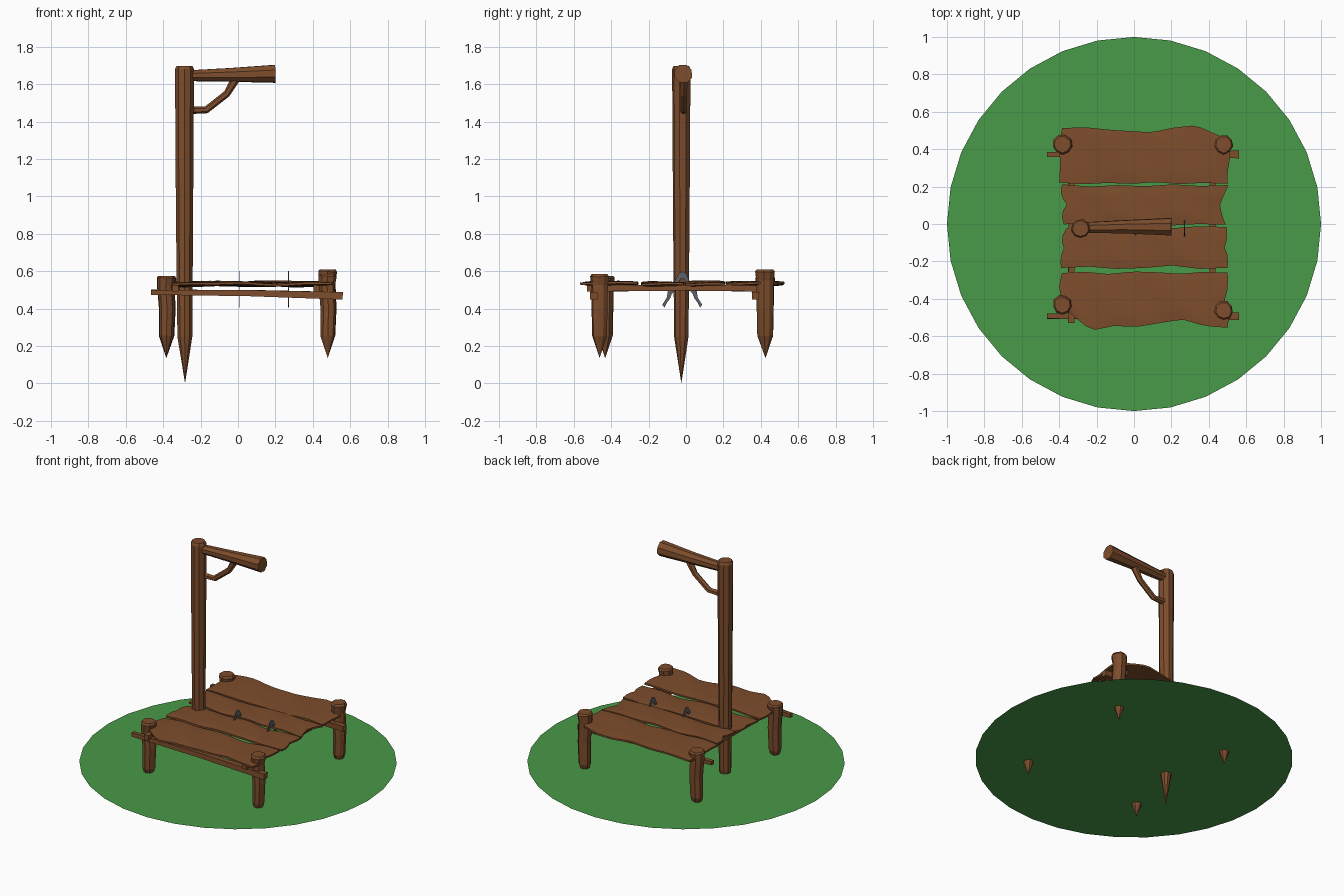
import bpy, bmesh, math, random
from mathutils import Vector

if "Cube" in bpy.data.objects:
    bpy.data.objects.remove(bpy.data.objects["Cube"])

random.seed(4)


def material(name, rgb):
    m = bpy.data.materials.new(name)
    m.diffuse_color = (*rgb, 1)
    m.use_nodes = True
    m.node_tree.nodes["Principled BSDF"].inputs["Base Color"].default_value = m.diffuse_color
    return m


WOOD = material("brown wood", (0.205, 0.074, 0.025))
GRASS = material("grass green", (0.065, 0.32, 0.065))
IRON = material("grey iron", (0.11, 0.12, 0.14))


def finish(name, bm, mat, smooth=False):
    bmesh.ops.recalc_face_normals(bm, faces=bm.faces)
    me = bpy.data.meshes.new(name)
    bm.to_mesh(me)
    bm.free()
    me.materials.append(mat)
    ob = bpy.data.objects.new(name, me)
    bpy.context.collection.objects.link(ob)
    if smooth:
        bpy.context.view_layer.objects.active = ob
        ob.select_set(True)
        bpy.ops.object.shade_smooth_by_angle(angle=math.radians(35))
        ob.select_set(False)
    return ob


def log(name, stations, sides=8, jitter=0.0, flat=1.0):
    """Loft rings through (x, y, z, radius) stations; radius 0 is a sharp tip."""
    bm = bmesh.new()
    pts = [Vector(s[:3]) for s in stations]
    wob = [1 + random.uniform(-jitter, jitter) for _ in range(sides)]
    rings = []
    for i, s in enumerate(stations):
        d = (pts[min(i + 1, len(pts) - 1)] - pts[max(i - 1, 0)]).normalized()
        u = Vector((0, 1, 0)) if abs(d.y) < 0.9 else Vector((1, 0, 0))
        u = (u - d * u.dot(d)).normalized()
        v = d.cross(u)
        if s[3] == 0:
            rings.append([bm.verts.new(pts[i])])
            continue
        rings.append([bm.verts.new(pts[i] + s[3] * wob[k] * (
            u * math.cos(math.tau * (k + .5) / sides) * flat +
            v * math.sin(math.tau * (k + .5) / sides))) for k in range(sides)])
    for a, b in zip(rings, rings[1:]):
        for k in range(sides):
            j = (k + 1) % sides
            bm.faces.new([a[0], b[j], b[k]] if len(a) == 1 else [a[k], a[j], b[j], b[k]])
    for r in (rings[0], rings[-1]):
        if len(r) > 2:
            bm.faces.new(r)
    return finish(name, bm, WOOD)


def lerp_profile(profile, t):
    f = t * (len(profile) - 1)
    i = min(int(f), len(profile) - 2)
    return profile[i] + (profile[i + 1] - profile[i]) * (f - i)


def plank(name, low, high, left, right, z, phase):
    """Weathered board: y edges and x ends follow short profiles, thin at the rim."""
    nx, ny = 18, 6
    bm = bmesh.new()
    layers = []
    for side in (1, -1):
        grid = []
        for i in range(nx + 1):
            row = []
            for j in range(ny + 1):
                t, s = i / nx, j / ny
                x0, x1 = lerp_profile(left, s), lerp_profile(right, s)
                y0, y1 = lerp_profile(low, t), lerp_profile(high, t)
                rim = i in (0, nx) or j in (0, ny)
                wave = 0.004 * math.sin(9 * t + phase) + 0.003 * math.sin(5 * s + 17 * t)
                row.append(bm.verts.new((x0 + (x1 - x0) * t, y0 + (y1 - y0) * s,
                                         z + wave + side * (0.006 if rim else 0.010))))
            grid.append(row)
        for i in range(nx):
            for j in range(ny):
                bm.faces.new([grid[i][j], grid[i + 1][j], grid[i + 1][j + 1], grid[i][j + 1]])
        layers.append(grid)

    def rim_loop(g):
        return ([g[i][0] for i in range(nx)] + [g[nx][j] for j in range(ny)] +
                [g[i][ny] for i in range(nx, 0, -1)] + [g[0][j] for j in range(ny, 0, -1)])
    a, b = rim_loop(layers[0]), rim_loop(layers[1])
    for k in range(len(a)):
        j = (k + 1) % len(a)
        bm.faces.new([a[k], a[j], b[j], b[k]])
    finish(name, bm, WOOD, smooth=True)


# Grass disc
bm = bmesh.new()
bmesh.ops.create_circle(bm, cap_ends=True, segments=32, radius=1)
bmesh.ops.translate(bm, verts=bm.verts, vec=(0, 0, 0.225))
grass = finish("grass_disc", bm, GRASS)
if grass.data.polygons[0].normal.z < 0:
    grass.data.flip_normals()

# Tall post with sharpened foot, its beam and the bent brace
log("tall_post", [(-.283, -.025, 0, 0), (-.285, -.025, .25, .04), (-.287, -.025, .9, .046),
                  (-.287, -.025, 1.68, .051), (-.287, -.025, 1.697, .043)], 9, .04)
log("beam", [(-.28, -.02, 1.645, .030), (-.04, -.016, 1.65, .039), (.2, -.016, 1.656, .051)], 8, .05)
log("brace", [(-.27, -.012, 1.46, .021), (-.17, -.012, 1.462, .019), (-.06, -.012, 1.548, .019),
              (-.015, -.012, 1.625, .024)], 6)

# Four sharpened corner legs
for name, x, y, top in (("front_left_leg", -.383, -.432, .575), ("back_left_leg", -.383, .425, .575),
                        ("front_right_leg", .48, -.462, .585), ("back_right_leg", .48, .425, .61)):
    log(name, [(x, y, .135, 0), (x, y, .255, .041), (x + .004, y, .4, .044),
               (x - .004, y, top - .06, .046), (x, y, top - .012, .052), (x, y, top, .043)], 9, .07)

# Long rails under the deck and the two cross bearers
for name, y in (("front_rail", -.493), ("back_rail", .372)):
    log(name, [(-.465, y, .487, .019), (.05, y, .483, .023), (.56, y, .468, .028)], 4, .05)
for name, x in (("left_bearer", -.335), ("right_bearer", .42)):
    log(name, [(x, -.53, .508, .024), (x, 0, .511, .022), (x, .42, .508, .024)], 4, .05)

# Deck boards
plank("back_board", [.222, .212, .22, .214, .224, .213, .22, .215],
      [.512, .518, .505, .497, .49, .515, .528, .475],
      [-.4, -.395, -.4, -.385], [.5, .5, .512, .515, .45], .532, 0)
plank("inner_back_board", [-.002, .006, -.006, .002, -.008, .0, -.004],
      [.212, .2, .208, .202, .212, .203, .208],
      [-.375, -.39, -.36, -.395, -.385], [.49, .47, .46, .48, .505], .534, 2)
plank("inner_front_board", [-.235, -.228, -.24, -.235, -.222, -.24, -.234],
      [-.022, -.012, -.02, -.01, -.022, -.012, -.016],
      [-.39, -.395, -.375, -.39, -.36], [.5, .505, .485, .5, .495], .53, 4)
plank("front_board", [-.47, -.57, -.545, -.55, -.53, -.51, -.545, -.555],
      [-.262, -.256, -.268, -.254, -.258, -.266, -.256, -.26],
      [-.35, -.39, -.4, -.385], [.5, .51, .485, .505, .5], .532, 5)

# Thin iron spreaders: pointed head with two barbed arms below the deck
half = [(0, .6), (.022, .585), (.06, .505), (.078, .49), (.082, .46), (.107, .42),
        (.095, .405), (.082, .432), (.066, .452), (.056, .478), (.044, .492), (.008, .56), (0, .56)]
for name, x, yc in (("left_iron_spreader", .01, -.02), ("right_iron_spreader", .27, -.02)):
    bm = bmesh.new()
    for sgn in (1, -1):
        f = bm.faces.new([bm.verts.new((x - .002, yc + sgn * y, z)) for y, z in half])
        ext = bmesh.ops.extrude_face_region(bm, geom=[f], use_keep_orig=True)
        bmesh.ops.translate(bm, vec=(.004, 0, 0),
                            verts=[v for v in ext["geom"] if isinstance(v, bmesh.types.BMVert)])
    finish(name, bm, IRON)
